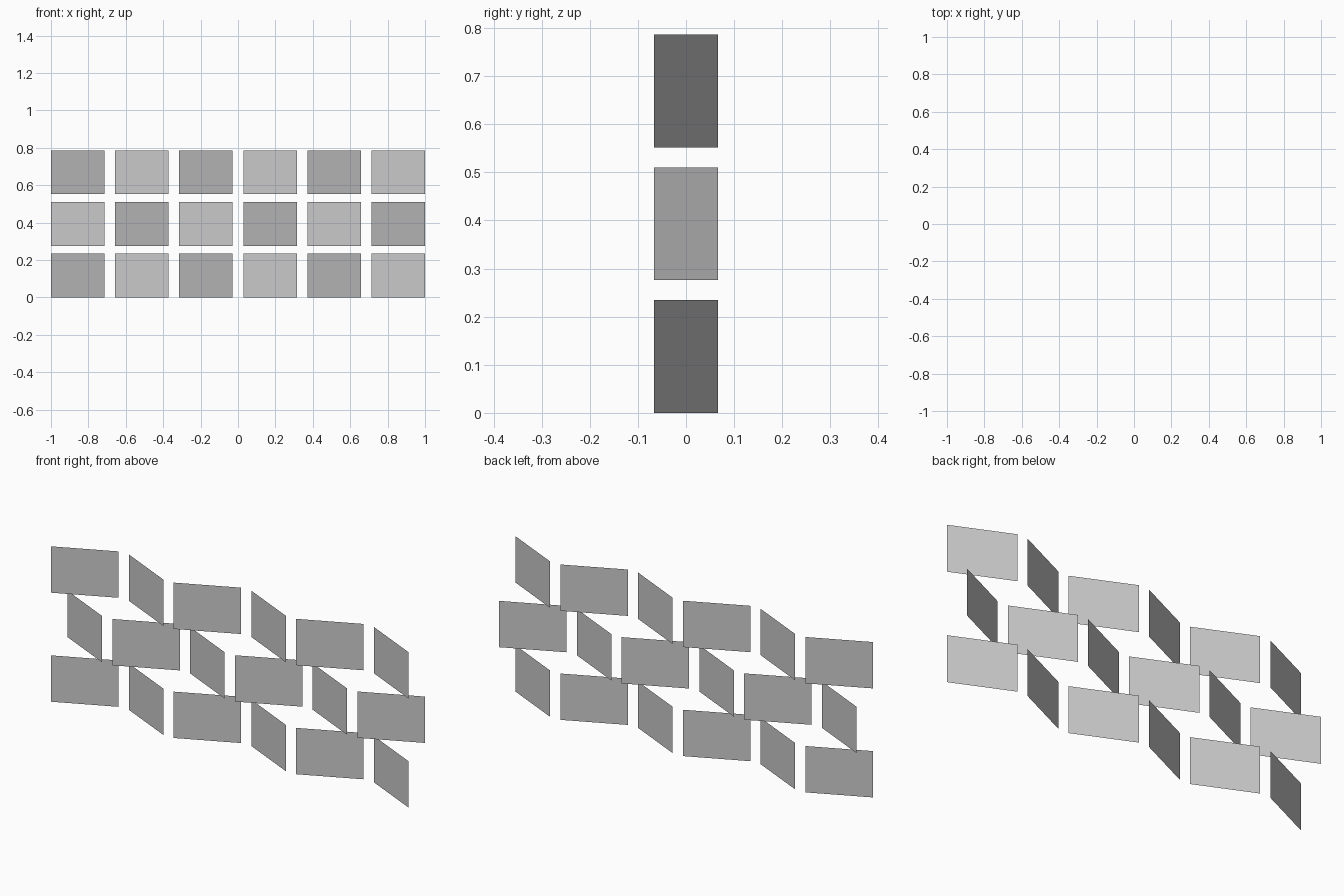
import bpy, math

if "Cube" in bpy.data.objects:
    bpy.data.objects.remove(bpy.data.objects["Cube"])

COLS, ROWS = 6, 3
HALF_X, HALF_Y = 0.1428, 0.0663      # half extents of one turned panel
PANEL_H = 0.2345
PITCH_X = (2.0 - 2 * HALF_X) / (COLS - 1)
PITCH_Z = 0.2758
WIDTH = 2 * math.hypot(HALF_X, HALF_Y)
ANGLE = math.atan2(HALF_Y, HALF_X)

# One thin upright panel, facing the front, shared by all copies
mesh = bpy.data.meshes.new("panel")
w, h = WIDTH / 2, PANEL_H / 2
mesh.from_pydata([(-w, 0, -h), (w, 0, -h), (w, 0, h), (-w, 0, h)], [], [(0, 1, 2, 3)])
mesh.update()

# Grid of panels turned alternately left and right, checkerboard fashion
for row in range(ROWS):
    for col in range(COLS):
        panel = bpy.data.objects.new(f"panel_row{row + 1}_col{col + 1}", mesh)
        panel.location = (-1 + HALF_X + col * PITCH_X, 0, h + row * PITCH_Z)
        panel.rotation_euler.z = ANGLE if (row + col) % 2 == 0 else -ANGLE
        bpy.context.collection.objects.link(panel)
